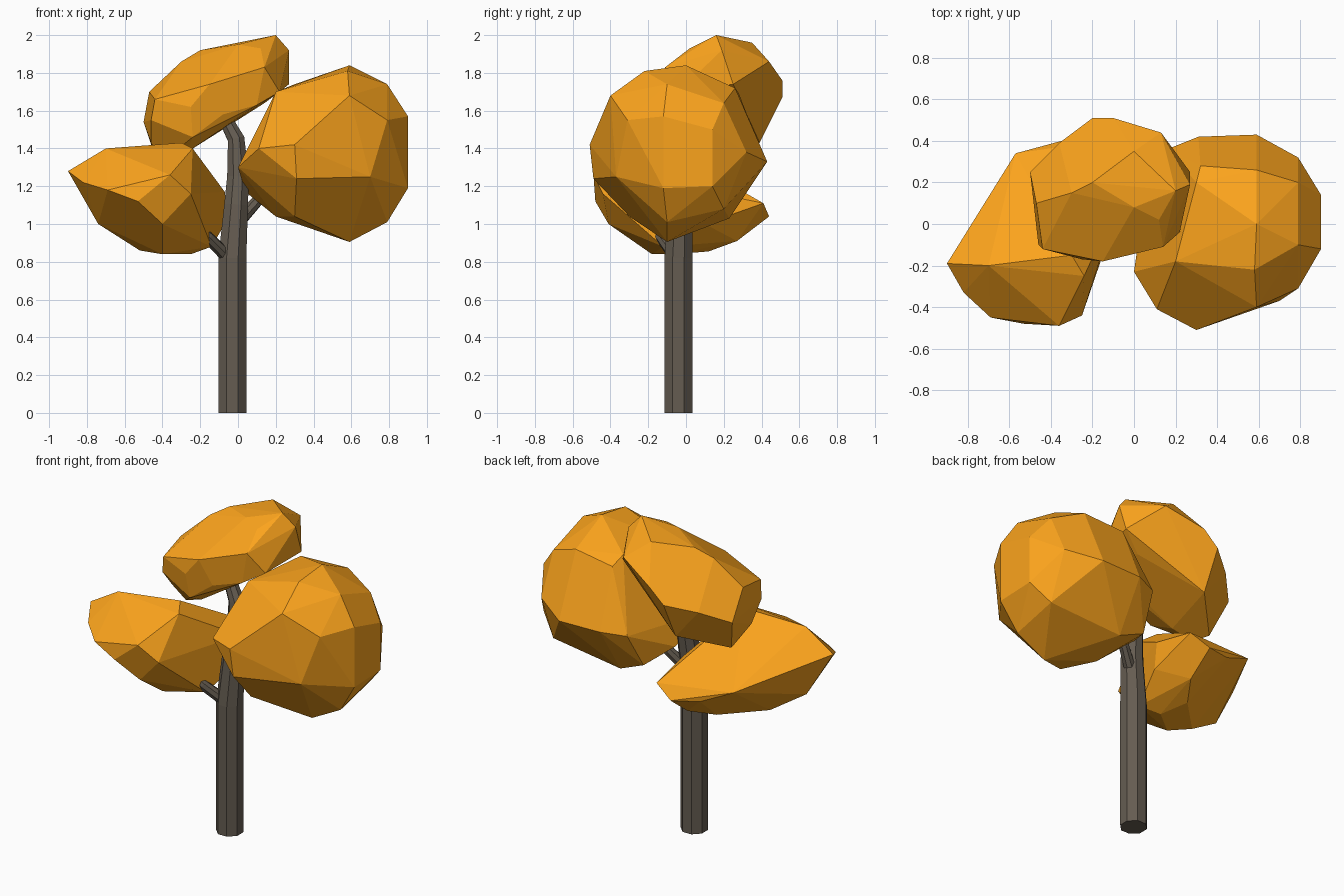
import bpy, bmesh, math
from mathutils import Vector


def material(name, rgb):
    m = bpy.data.materials.new(name)
    m.diffuse_color = (*rgb, 1)
    return m


LEAF = material("orange_leaves", (0.97, 0.37, 0.012))
BARK = material("grey_bark", (0.13, 0.108, 0.083))


def finish(bm, name, mat):
    bmesh.ops.recalc_face_normals(bm, faces=bm.faces[:])
    mesh = bpy.data.meshes.new(name)
    bm.to_mesh(mesh)
    bm.free()
    mesh.materials.append(mat)
    ob = bpy.data.objects.new(name, mesh)
    bpy.context.collection.objects.link(ob)
    return ob


def limb(name, path, sides):
    """Tapered faceted tube; path holds (x, y, z, radius)."""
    bm = bmesh.new()
    pts = [Vector(p[:3]) for p in path]
    rings = []
    for i, p in enumerate(pts):
        tangent = pts[min(i + 1, len(pts) - 1)] - pts[max(i - 1, 0)]
        if i == 0 and p.z == 0:
            tangent = Vector((0, 0, 1))
        rot = Vector((0, 0, 1)).rotation_difference(tangent)
        ring = []
        for k in range(sides):
            a = 2 * math.pi * (k + 0.5) / sides
            ring.append(bm.verts.new(p + rot @ Vector((math.cos(a), math.sin(a), 0)) * path[i][3]))
        rings.append(ring)
    for a, b in zip(rings, rings[1:]):
        for k in range(sides):
            n = (k + 1) % sides
            bm.faces.new((a[k], a[n], b[n], b[k]))
    bm.faces.new(rings[0][::-1])
    bm.faces.new(rings[-1])
    return finish(bm, name, BARK)


def crown(name, corners):
    """Faceted foliage lump stretched over a few corner points."""
    bm = bmesh.new()
    for c in corners:
        bm.verts.new(c)
    bmesh.ops.convex_hull(bm, input=bm.verts[:])
    bmesh.ops.delete(bm, geom=[v for v in bm.verts if not v.link_faces], context='VERTS')
    bmesh.ops.dissolve_limit(bm, angle_limit=math.radians(5), verts=bm.verts[:], edges=bm.edges[:])
    return finish(bm, name, LEAF)


# Trunk and branches
limb("trunk", [(-.03, -.04, 0, .08), (-.03, -.04, .82, .08), (-.01, -.03, 1.1, .068),
               (.0, -.01, 1.25, .062), (-.01, .0, 1.45, .048), (-.08, .02, 1.58, .036),
               (-.12, .05, 1.66, .025)], 8)
limb("left_branch", [(-.05, -.05, .82, .036), (-.16, -.13, .93, .032), (-.24, -.17, 1.0, .025)], 8)
limb("right_branch", [(.01, -.02, 1.02, .036), (.1, .03, 1.12, .032), (.25, .06, 1.27, .025)], 8)

# Large round crown on the right
crown("right_crown", [
    (.2, -.18, 1.7), (.59, -.4, 1.68), (.59, 0, 1.84), (.58, -.22, 1.81), (.59, .26, 1.72),
    (.3, .2, 1.74), (.32, .28, 1.69),
    (.79, -.1, 1.74), (.79, .2, 1.64), (.9, -.12, 1.57), (.9, .14, 1.5), (.9, -.12, 1.19),
    (.9, .14, 1.2), (.79, -.31, 1.55), (.79, .32, 1.38), (.59, .43, 1.33), (.31, .42, 1.33),
    (.16, .36, 1.32), (0, -.23, 1.3), (.11, -.41, 1.4), (.3, -.51, 1.42), (.31, -.49, 1.24),
    (.7, -.37, 1.25), (.59, -.1, .905), (.79, -.1, 1.01), (.79, .2, 1.08), (.2, -.1, 1.04),
    (.3, -.3, 1.04), (.3, .23, 1.03), (.04, .05, 1.17), (.13, .24, 1.1)])

# Low wedge-shaped crown on the left
crown("left_crown", [
    (-.9, -.19, 1.28), (-.7, -.2, 1.4), (-.3, -.15, 1.43), (-.24, -.25, 1.4), (-.57, .34, 1.15),
    (-.37, .39, 1.06), (-.2, .44, 1.04), (-.08, .41, 1.11), (-.07, .12, 1.17), (-.07, .1, 1.0),
    (-.14, -.12, .88), (-.16, -.19, 1.1), (-.25, -.06, .84), (-.4, -.18, .84),
    (-.52, -.1, .86), (-.3, .12, .855), (-.2, .27, .91), (-.74, -.15, 1.0), (-.82, -.33, 1.22),
    (-.69, -.45, 1.18), (-.53, -.48, 1.12), (-.36, -.49, 1.26), (-.25, -.44, 1.16), (-.4, -.41, 1.0)])

# Tilted crown at the top
crown("top_crown", [
    (.2, .16, 2.0), (0, .35, 1.96), (0, .08, 1.95), (-.2, .2, 1.92), (.27, .19, 1.92),
    (.27, .25, 1.74), (.13, .44, 1.86), (-.1, .51, 1.76), (-.2, .51, 1.67), (-.36, .39, 1.62),
    (-.5, .25, 1.54), (-.43, .16, 1.33), (-.4, .05, 1.33), (-.46, .0, 1.43), (-.27, .02, 1.38),
    (-.47, .1, 1.7), (-.3, .15, 1.86), (-.44, -.12, 1.66), (-.46, -.1, 1.55), (-.15, -.18, 1.74),
    (.12, .02, 1.93), (.14, -.11, 1.83), (.22, -.04, 1.7), (.1, -.1, 1.63), (-.08, -.14, 1.58),
    (-.24, -.14, 1.46), (-.25, -.17, 1.62), (.14, .2, 1.64), (-.2, .39, 1.43)])
